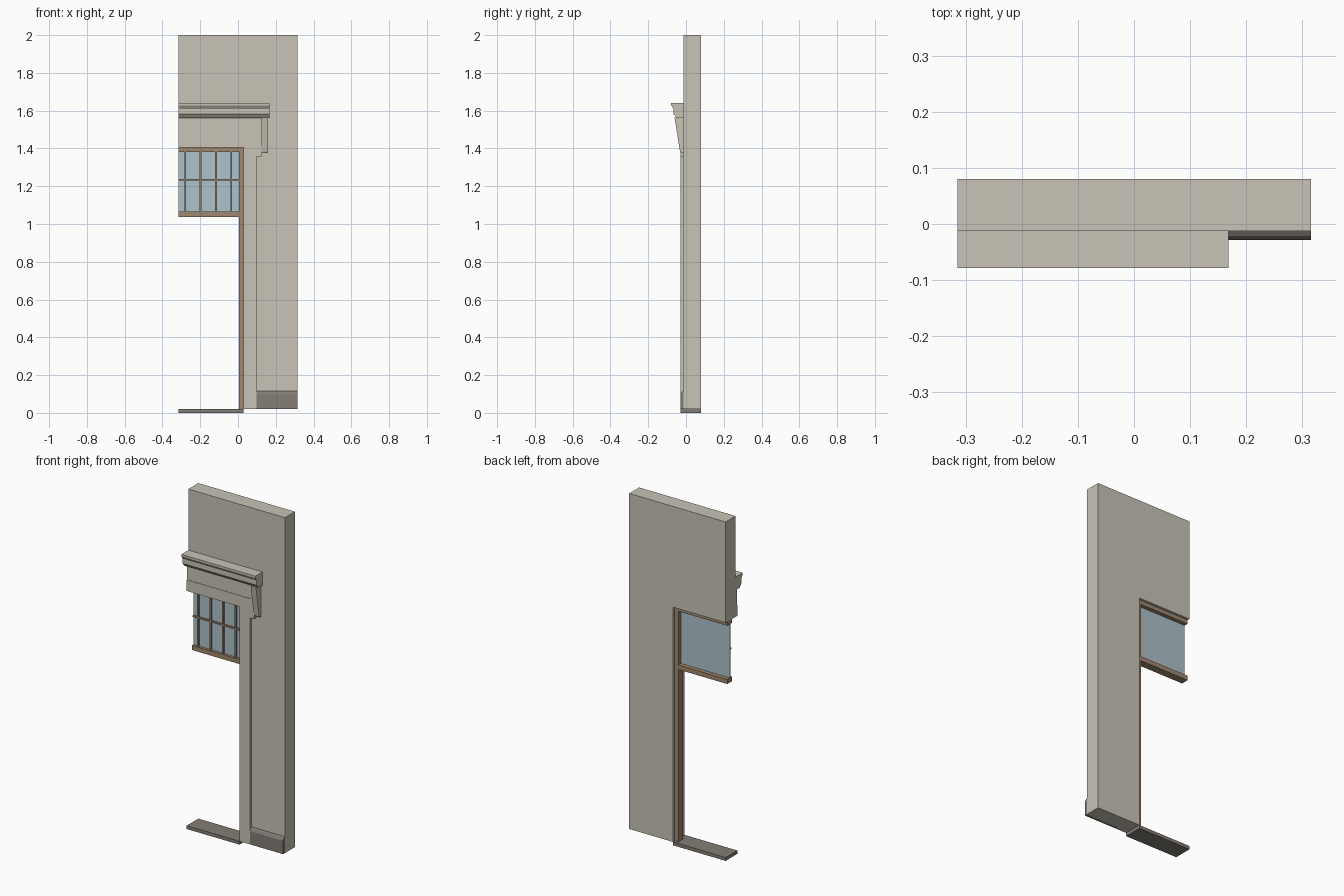
import bpy, bmesh

if "Cube" in bpy.data.objects:
    bpy.data.objects.remove(bpy.data.objects["Cube"])


def material(name, srgb):
    m = bpy.data.materials.new(name)
    lin = [((c / 255 + 0.055) / 1.055) ** 2.4 for c in srgb]
    m.diffuse_color = (*lin, 1)
    m.use_nodes = True
    m.node_tree.nodes["Principled BSDF"].inputs["Base Color"].default_value = m.diffuse_color
    return m


PLASTER = material("warm plaster", (200, 195, 182))
STONE = material("grey stone", (132, 125, 118))
WOOD = material("brown wood", (160, 135, 110))
GLASS = material("pale blue glass", (174, 194, 202))


def prism(name, pts, axis, lo, hi, mat):
    """Extrude a 2D outline along x (points are y,z) or y (points are x,z)."""
    bm = bmesh.new()
    place = (lambda p, t: (t, p[0], p[1])) if axis == "x" else (lambda p, t: (p[0], t, p[1]))
    face = bm.faces.new([bm.verts.new(place(p, lo)) for p in pts])
    ext = bmesh.ops.extrude_face_region(bm, geom=[face])["geom"]
    shift = (hi - lo, 0, 0) if axis == "x" else (0, hi - lo, 0)
    bmesh.ops.translate(bm, vec=shift, verts=[v for v in ext if isinstance(v, bmesh.types.BMVert)])
    bmesh.ops.recalc_face_normals(bm, faces=bm.faces)
    me = bpy.data.meshes.new(name)
    bm.to_mesh(me)
    bm.free()
    me.materials.append(mat)
    ob = bpy.data.objects.new(name, me)
    bpy.context.collection.objects.link(ob)
    return ob


def box(name, x, y, z, mat):
    return prism(name, [(x[0], z[0]), (x[1], z[0]), (x[1], z[1]), (x[0], z[1])], "y", y[0], y[1], mat)


L, R = -0.315, 0.315      # outer ends of the wall piece
JAMB = 0.03               # side of the opening
HEAD = 1.405              # top of the opening
FRONT, BACK = -0.0125, 0.08

# Wall with the door opening cut out of its lower left
prism("wall", [(JAMB, 0.02), (R, 0.02), (R, 2), (L, 2), (L, HEAD), (JAMB, HEAD)],
      "y", FRONT, BACK, PLASTER)

# Stone threshold and skirting
box("threshold", (L, JAMB), (-0.0285, BACK), (0, 0.02), STONE)
prism("skirting", [(FRONT, 0.02), (-0.0285, 0.02), (-0.0285, 0.098), (-0.0215, 0.112),
                   (FRONT, 0.117)], "x", 0.098, R, STONE)

# Flat door surround with a small ear under the bracket
prism("door_surround", [(JAMB, 0.02), (0.098, 0.02), (0.098, 1.357), (0.125, 1.357),
                        (0.125, 1.47), (L, 1.47), (L, HEAD), (JAMB, HEAD)],
      "y", -0.0285, FRONT, PLASTER)
box("frieze", (L, 0.125), (-0.026, FRONT), (1.47, 1.565), PLASTER)

# Cornice and its tapered bracket
prism("cornice", [(FRONT, 1.64), (-0.0785, 1.64), (-0.0785, 1.628), (-0.066, 1.61),
                  (-0.066, 1.582), (-0.05, 1.562), (FRONT, 1.562)], "x", L, 0.168, PLASTER)
prism("bracket", [(FRONT, 1.565), (-0.061, 1.565), (-0.032, 1.385), (-0.027, 1.375),
                  (FRONT, 1.375)], "x", 0.125, 0.16, PLASTER)

# Wooden door frame and transom rails
FRAME_Y = (0.02, 0.065)
box("door_jamb", (0.005, JAMB), FRAME_Y, (0.02, HEAD), WOOD)
box("transom_head", (L, 0.005), FRAME_Y, (1.382, HEAD), WOOD)
box("transom_rail", (L, 0.005), FRAME_Y, (1.038, 1.065), WOOD)

# Transom glass with glazing bars on the front
box("transom_glass", (L, 0.005), (0.036, 0.041), (1.065, 1.382), GLASS)
for i in range(4):
    cx = -0.28 + i * 0.0815
    box(f"glazing_bar_{i + 1}", (cx - 0.0045, cx + 0.0045), (0.026, 0.036), (1.065, 1.382), WOOD)
box("glazing_crossbar", (L, 0.005), (0.027, 0.036), (1.23, 1.239), WOOD)
